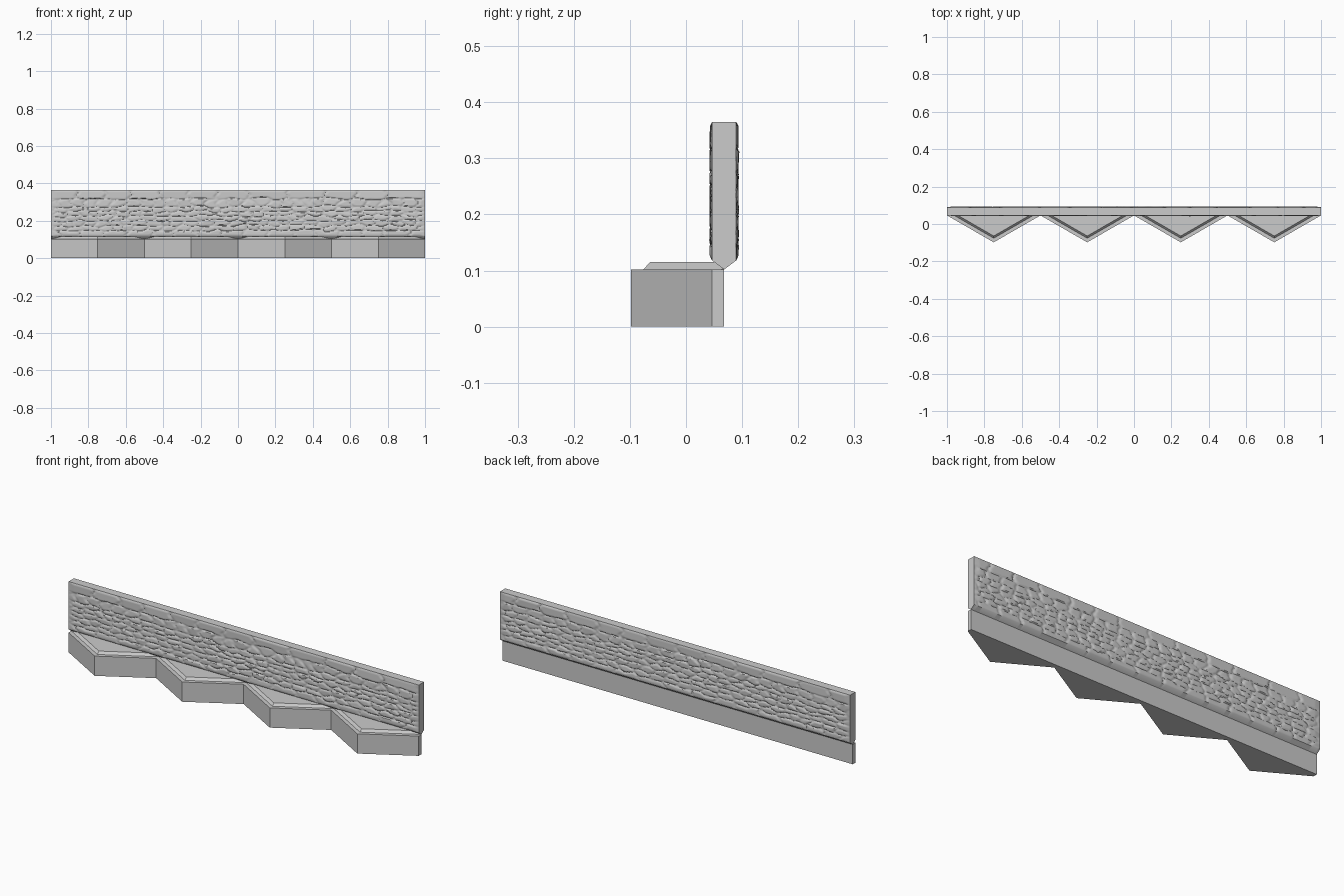
import bpy, bmesh, math, random
from mathutils import Vector, kdtree

if "Cube" in bpy.data.objects:
    bpy.data.objects.remove(bpy.data.objects["Cube"])

random.seed(4)


def finish(name, bm, smooth=False):
    bmesh.ops.recalc_face_normals(bm, faces=bm.faces[:])
    me = bpy.data.meshes.new(name)
    bm.to_mesh(me)
    bm.free()
    ob = bpy.data.objects.new(name, me)
    bpy.context.collection.objects.link(ob)
    if smooth:
        bpy.ops.object.select_all(action='DESELECT')
        bpy.context.view_layer.objects.active = ob
        ob.select_set(True)
        bpy.ops.object.shade_smooth_by_angle(angle=math.radians(40))
    return ob


def prism(name, lower, z0, upper, z1):
    """Solid between two outlines with the same number of points."""
    bm = bmesh.new()
    a = [bm.verts.new((x, y, z0)) for x, y in lower]
    b = [bm.verts.new((x, y, z1)) for x, y in upper]
    n = len(a)
    bm.faces.new(a[::-1])
    bm.faces.new(b)
    for i in range(n):
        j = (i + 1) % n
        bm.faces.new((a[i], a[j], b[j], b[i]))
    return finish(name, bm)


# Zigzag foundation
outline = [(-1, 0.068)]
for i in range(9):
    outline.append((-1 + i * 0.25, 0.046 if i % 2 == 0 else -0.098))
outline.append((1, 0.068))
prism("zigzag_base", outline, 0, outline, 0.102)

# Raised triangular ledges with sloped edges
SLOPE = 0.144 / 0.25


def triangle(cx, tip, back=0.068):
    half = (back - tip) / SLOPE
    w = min(half, 0.25)
    side = tip + w * SLOPE
    return [(cx, tip), (cx + w, side), (cx + w - 0.001, back),
            (cx - w + 0.001, back), (cx - w, side)]


for i in range(4):
    cx = -0.75 + i * 0.5
    prism(f"ledge_{i + 1}", triangle(cx, -0.078), 0.1, triangle(cx, -0.064), 0.115)


# Stone courses: scattered seeds, one cell per stone
STRETCH = 2.4
COURSES = [(0.132, 0.13), (0.163, 0.075), (0.188, 0.07), (0.213, 0.075), (0.238, 0.07),
           (0.263, 0.075), (0.290, 0.07), (0.343, 0.17)]


def stone_field():
    seeds = []
    for k, (z, width) in enumerate(COURSES):
        x = -1.05 + random.random() * 0.05
        wobble = 0.003 if k in (0, len(COURSES) - 1) else 0.008
        while x < 1.05:
            zz = z + random.uniform(-wobble, wobble)
            # long stones are made of several seeds sharing one height
            reps = max(1, round(width / 0.07))
            h, tilt = random.uniform(0.0015, 0.0045), random.uniform(-0.06, 0.06)
            stone = len(seeds)
            for r in range(reps):
                seeds.append((x, zz, h, tilt, stone))
                x += width / reps * random.uniform(0.7, 1.3)
    tree = kdtree.KDTree(len(seeds))
    for i, s in enumerate(seeds):
        tree.insert(Vector((s[0] / STRETCH, s[1], 0)), i)
    tree.balance()

    def height(x, z):
        p = Vector((x / STRETCH + 0.002 * math.sin(z * 160 + x * 9),
                    z + 0.002 * math.sin(x * 37 + z * 20), 0))
        near = tree.find_n(p, 5)
        d1, s1 = near[0][2], seeds[near[0][1]]
        d2 = next((d for _, i, d in near[1:] if seeds[i][4] != s1[4]), d1 + 0.02)
        rise = min(1, (d2 - d1) / 0.012)
        rise = math.sin(rise * math.pi / 2)
        h = -0.0025 + rise * (s1[2] + 0.0025 + s1[3] * (z - s1[1]))
        fade = min(1, (1 - abs(x)) / 0.03, (z - 0.118) / 0.008, (0.365 - z) / 0.008)
        return h * max(0, fade)
    return height


# Wall: profile swept along x, with stone relief on both faces
NX, NZ = 320, 56
front, back = stone_field(), stone_field()
zs = [0.118 + (0.365 - 0.118) * k / NZ for k in range(NZ + 1)]
bm = bmesh.new()
rings = []
for i in range(NX + 1):
    x = -1 + 2 * i / NX
    ring = [bm.verts.new((x, 0.0465 - front(x, z), z)) for z in zs]
    ring += [bm.verts.new((x, 0.0895 + back(x, z), z)) for z in reversed(zs)]
    ring.append(bm.verts.new((x, 0.068, 0.102)))
    rings.append(ring)
n = len(rings[0])
for a, b in zip(rings, rings[1:]):
    for k in range(n):
        j = (k + 1) % n
        bm.faces.new((a[k], a[j], b[j], b[k]))
bm.faces.new(rings[0])
bm.faces.new(rings[-1][::-1])
finish("stone_wall", bm, smooth=True)
